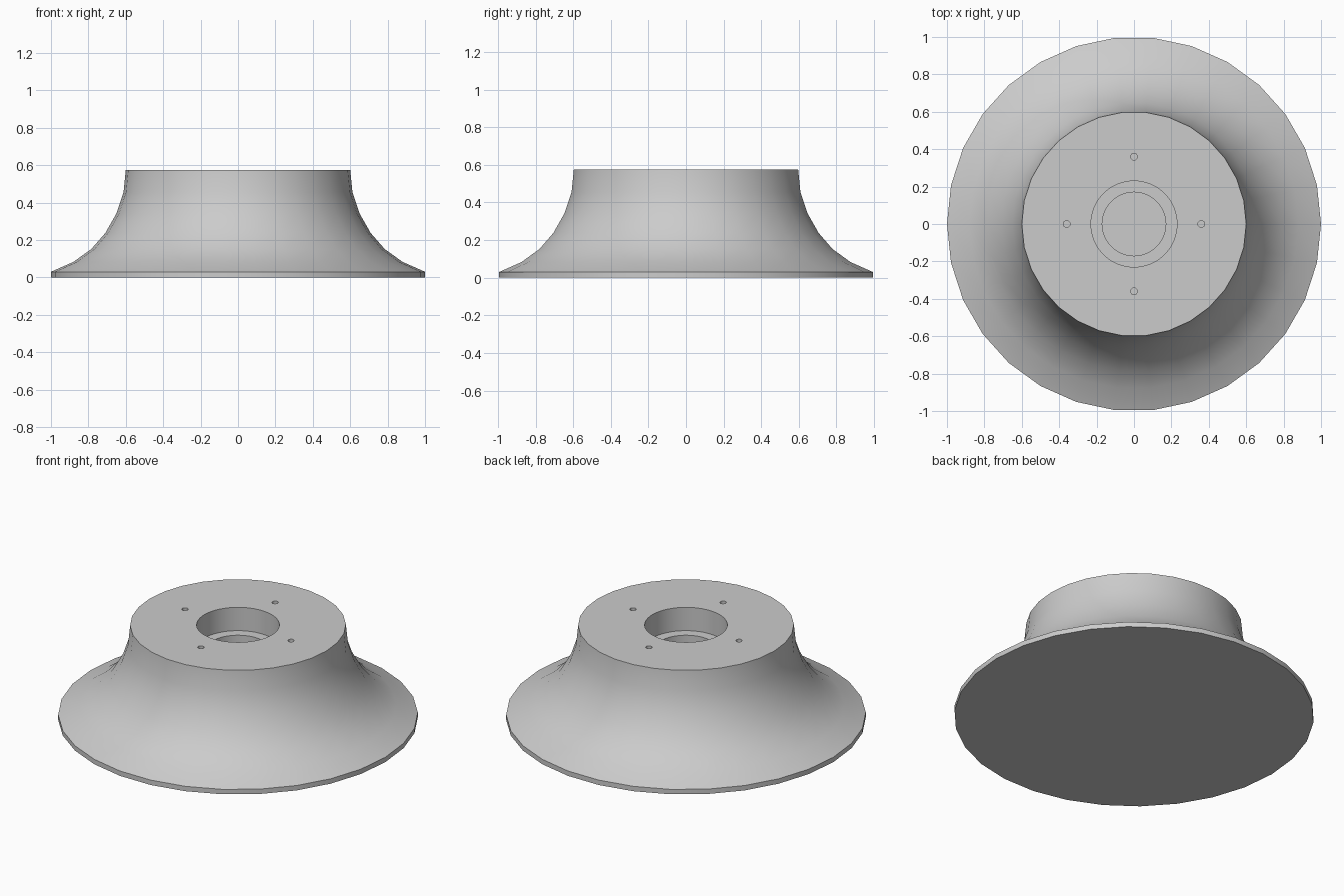
import bpy
import bmesh
import math

default = bpy.data.objects.get("Cube")
if default:
    bpy.data.objects.remove(default, do_unlink=True)

GREY = (0.6, 0.6, 0.6, 1.0)
TOP = 0.575


def make_material(name, colour):
    mat = bpy.data.materials.new(name)
    mat.use_nodes = True
    mat.diffuse_color = colour
    mat.node_tree.nodes["Principled BSDF"].inputs["Base Color"].default_value = colour
    return mat


def lathe(name, profile, sides):
    """Revolve a profile of (radius, height) around z and cap both ends."""
    bm = bmesh.new()
    rings = []
    for r, z in profile:
        rings.append([bm.verts.new((r * math.cos(math.tau * i / sides),
                                    r * math.sin(math.tau * i / sides), z))
                      for i in range(sides)])
    for low, high in zip(rings, rings[1:]):
        for i in range(sides):
            j = (i + 1) % sides
            bm.faces.new((low[i], low[j], high[j], high[i]))
    bm.faces.new(rings[0][::-1])
    bm.faces.new(rings[-1])
    mesh = bpy.data.meshes.new(name)
    bm.to_mesh(mesh)
    bm.free()
    obj = bpy.data.objects.new(name, mesh)
    bpy.context.collection.objects.link(obj)
    return obj


# Flared body with a thin lip at the foot
body = lathe("flared_base",
             [(1.0, 0), (1.0, 0.03), (0.88, 0.083), (0.784, 0.152), (0.709, 0.238),
              (0.65, 0.342), (0.612, 0.455), (0.6, TOP)], 30)
body.data.materials.append(make_material("light grey", GREY))

# Stepped centre bore and four small bolt holes
cutters = [lathe("bore_cutter",
                 [(0.17, 0.03), (0.17, TOP - 0.143), (0.23, TOP - 0.143), (0.23, TOP + 0.1)], 64)]
for i in range(4):
    angle = i * math.pi / 2
    hole = lathe("bolt_hole_cutter", [(0.018, TOP - 0.1), (0.018, TOP + 0.1)], 24)
    hole.location = (0.36 * math.cos(angle), 0.36 * math.sin(angle), 0)
    cutters.append(hole)

bpy.ops.object.select_all(action="DESELECT")
bpy.context.view_layer.objects.active = body
body.select_set(True)
for cutter in cutters:
    cutter.hide_render = True
    mod = body.modifiers.new("hole", "BOOLEAN")
    mod.operation = "DIFFERENCE"
    mod.solver = "EXACT"
    mod.object = cutter
    bpy.ops.object.modifier_apply(modifier=mod.name)
for cutter in cutters:
    bpy.data.objects.remove(cutter, do_unlink=True)

# Smooth flare with crisp rims
bpy.ops.object.shade_smooth_by_angle(angle=math.radians(30))
